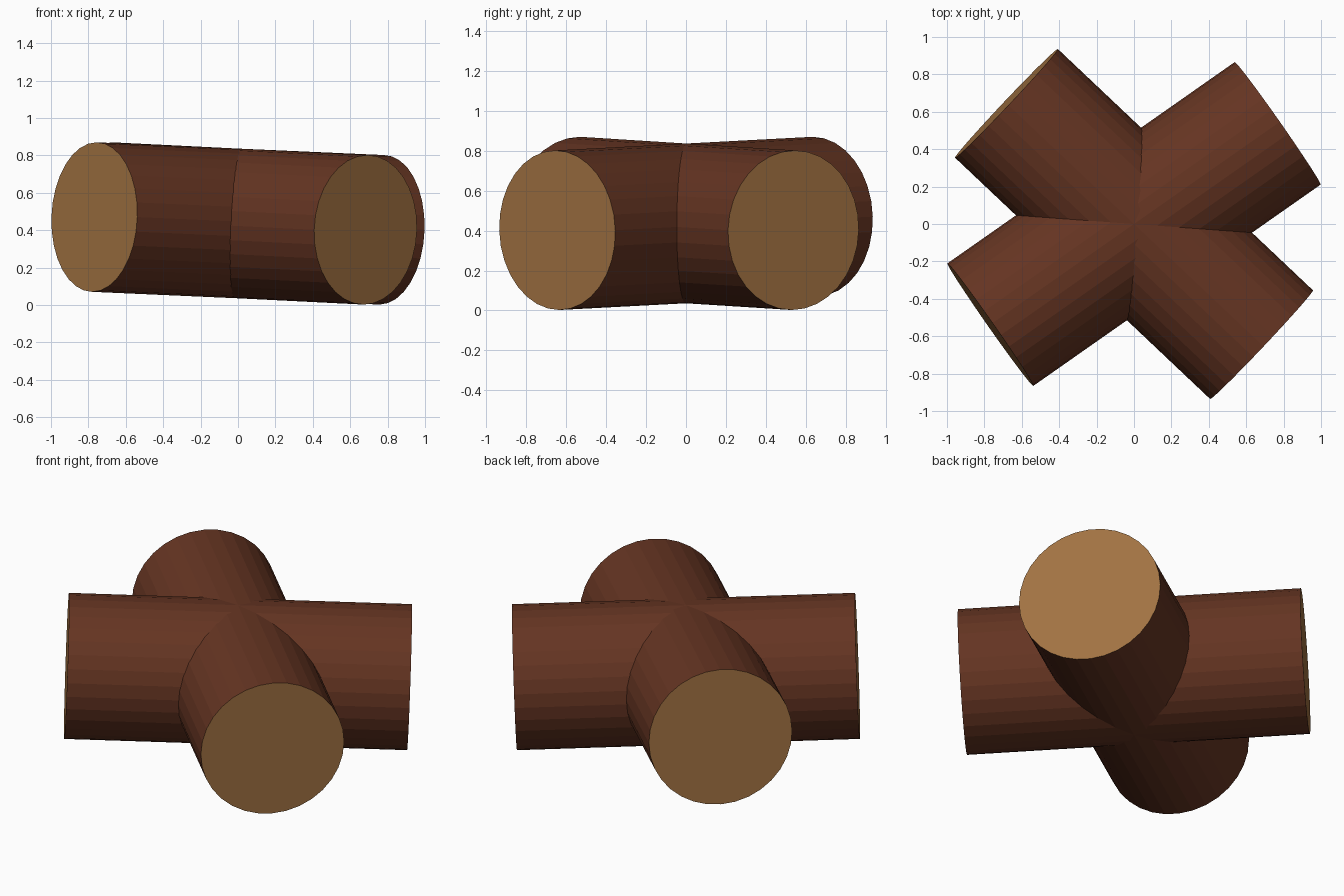
import bpy
from mathutils import Vector

if "Cube" in bpy.data.objects:
    bpy.data.objects.remove(bpy.data.objects["Cube"])


def material(name, color):
    m = bpy.data.materials.new(name)
    m.diffuse_color = (*color, 1)
    m.use_nodes = True
    m.node_tree.nodes["Principled BSDF"].inputs["Base Color"].default_value = m.diffuse_color
    return m


bark = material("bark", (0.13, 0.035, 0.016))
cut_wood = material("cut_wood", (0.36, 0.17, 0.055))


def log(name, high_end, low_end, radius=0.4, sides=32):
    """Faceted cylinder between two points, with paler sawn ends."""
    a, b = Vector(high_end), Vector(low_end)
    axis = b - a
    bpy.ops.mesh.primitive_cylinder_add(
        vertices=sides, radius=radius, depth=axis.length,
        location=(a + b) / 2, rotation=axis.to_track_quat('Z', 'Y').to_euler())
    ob = bpy.context.object
    ob.name = name
    ob.data.materials.append(bark)
    ob.data.materials.append(cut_wood)
    for p in ob.data.polygons:
        p.material_index = int(len(p.vertices) > 4)


# Two crossing logs, each leaning slightly down towards +x
log("log_back_left_to_front_right", (-0.682, 0.645, 0.47), (0.682, -0.645, 0.402))
log("log_front_left_to_back_right", (-0.768, -0.538, 0.47), (0.768, 0.538, 0.402))
